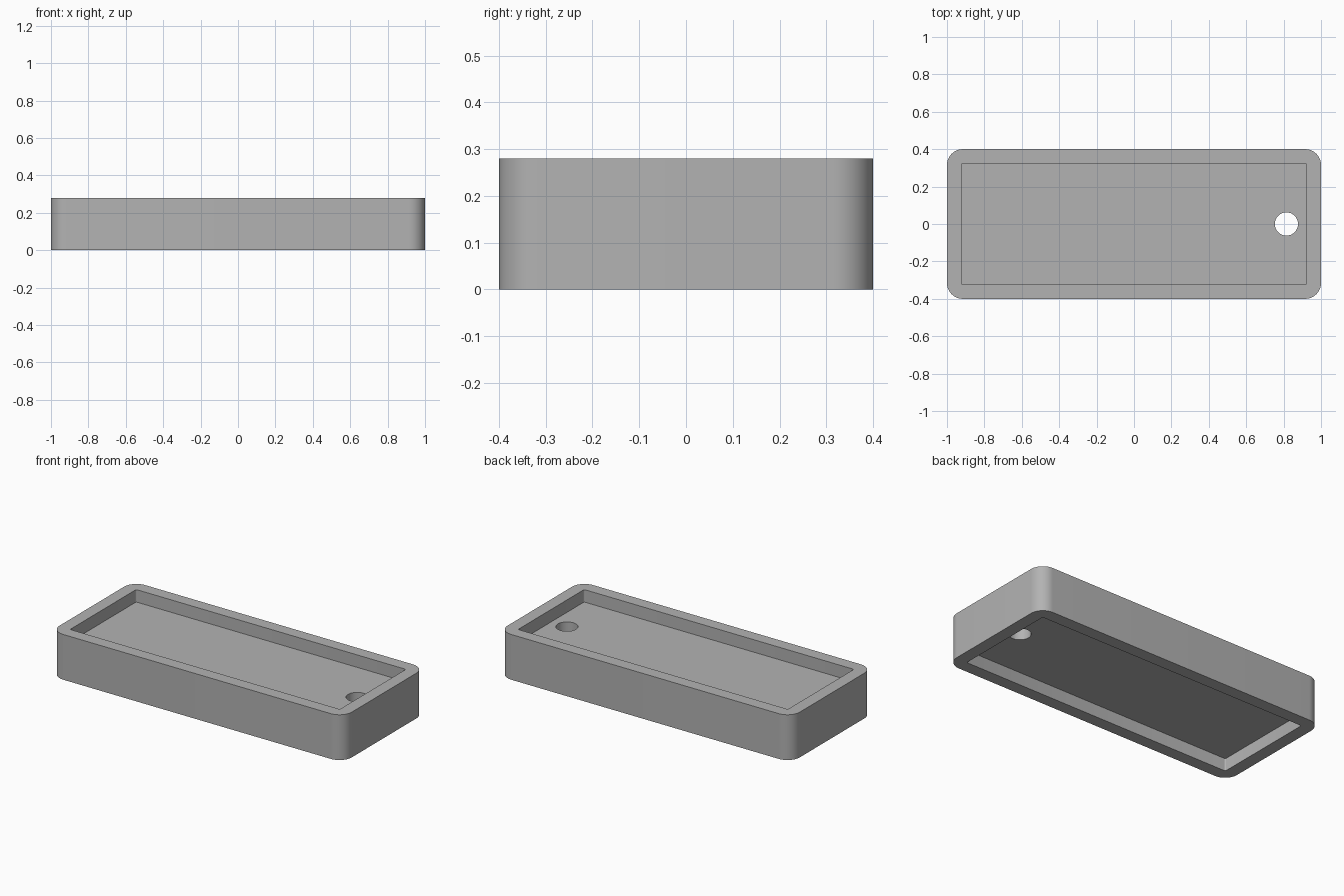
import bpy
import bmesh
import math

if "Cube" in bpy.data.objects:
    bpy.data.objects.remove(bpy.data.objects["Cube"])

LENGTH, WIDTH, HEIGHT = 2.0, 0.8, 0.28
WALL, RECESS = 0.077, 0.077
HOLE_X, HOLE_RADIUS = 0.815, 0.062

grey = bpy.data.materials.new("plain grey")
grey.use_nodes = True
colour = (0.45, 0.45, 0.45, 1)
grey.diffuse_color = colour
grey.node_tree.nodes["Principled BSDF"].inputs["Base Color"].default_value = colour


def prism(name, outline, z0, z1):
    """Extrude a flat outline from z0 to z1."""
    bm = bmesh.new()
    base = bm.faces.new([bm.verts.new((x, y, z0)) for x, y in outline])
    top = bmesh.ops.extrude_face_region(bm, geom=[base], use_keep_orig=True)["geom"]
    for v in top:
        if isinstance(v, bmesh.types.BMVert):
            v.co.z = z1
    bmesh.ops.recalc_face_normals(bm, faces=bm.faces)
    mesh = bpy.data.meshes.new(name)
    bm.to_mesh(mesh)
    bm.free()
    mesh.materials.append(grey)
    obj = bpy.data.objects.new(name, mesh)
    bpy.context.collection.objects.link(obj)
    return obj


def arc(cx, cy, r, start, sweep, steps):
    return [(cx + r * math.cos(start + sweep * i / steps),
             cy + r * math.sin(start + sweep * i / steps)) for i in range(steps)]


def rounded_rect(length, width, r, steps):
    points = []
    for k, (sx, sy) in enumerate([(1, 1), (-1, 1), (-1, -1), (1, -1)]):
        cx, cy = sx * (length / 2 - r), sy * (width / 2 - r)
        # the extra step closes each quarter arc
        points += arc(cx, cy, r, k * math.pi / 2, math.pi / 2 * (steps + 1) / steps, steps + 1)
    return points


# Tray body with rounded vertical corners
tray = prism("tray_body", rounded_rect(LENGTH, WIDTH, 0.085, 16), 0, HEIGHT)

# Recesses above and below the middle panel, and the round hole through it
inner = rounded_rect(LENGTH - 2 * WALL, WIDTH - 2 * WALL, 0.008, 4)
cutters = [
    prism("top_recess_cutter", inner, HEIGHT - RECESS, HEIGHT + 0.1),
    prism("bottom_recess_cutter", inner, -0.1, RECESS),
    prism("hole_cutter", arc(HOLE_X, 0, HOLE_RADIUS, 0, math.tau, 48), -0.2, HEIGHT + 0.2),
]
bpy.context.view_layer.objects.active = tray
for cutter in cutters:
    cutter.hide_render = True
    cut = tray.modifiers.new(cutter.name, "BOOLEAN")
    cut.operation = "DIFFERENCE"
    cut.solver = "EXACT"
    cut.object = cutter
    bpy.ops.object.modifier_apply(modifier=cut.name)
    bpy.data.objects.remove(cutter)

# Smooth the rounded walls, keep rims sharp
bpy.ops.object.select_all(action="DESELECT")
tray.select_set(True)
bpy.ops.object.shade_smooth_by_angle(angle=math.radians(30))
